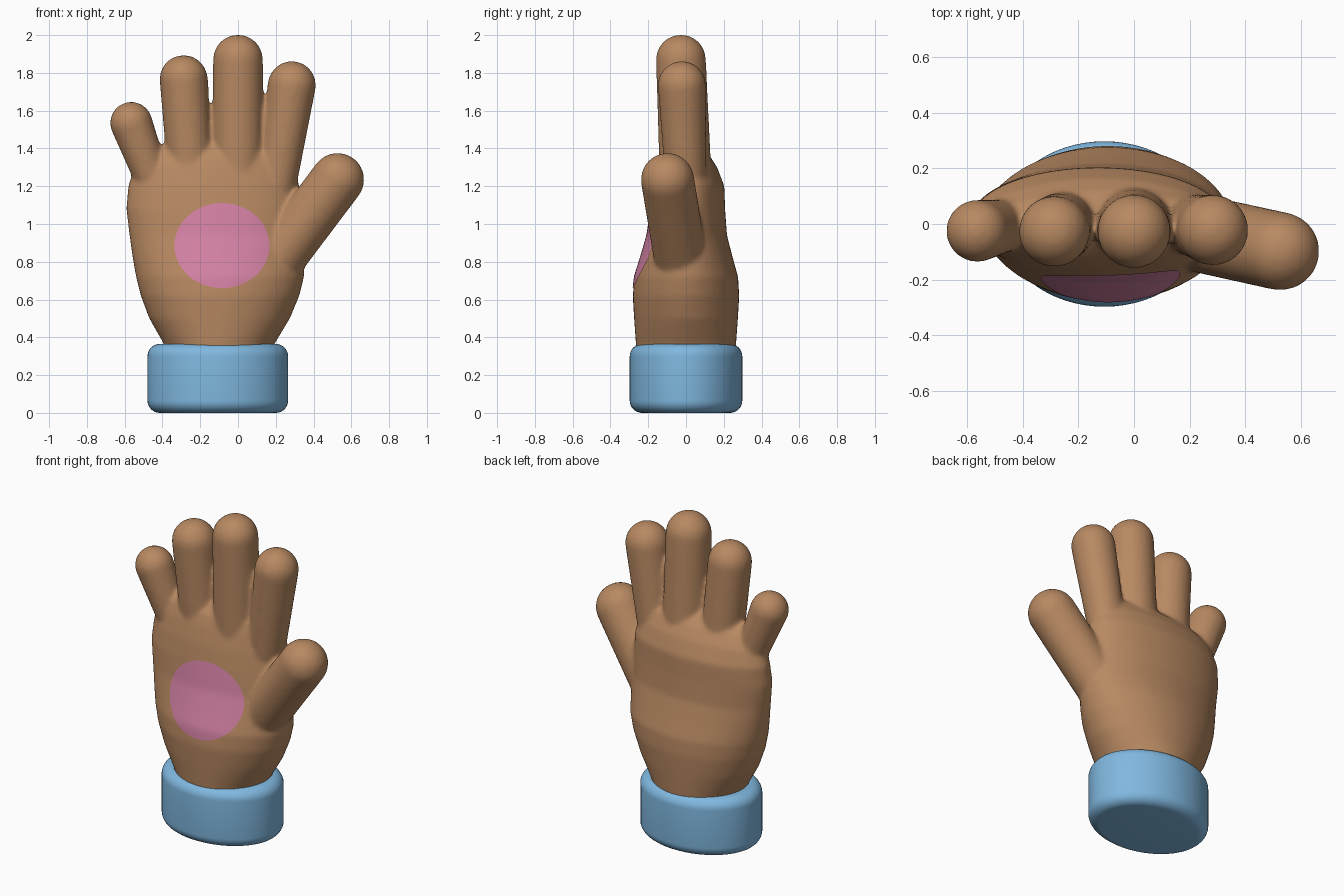
import bpy, bmesh
from math import sin, cos, pi
from mathutils import Vector

cube = bpy.data.objects.get("Cube")
if cube:
    bpy.data.objects.remove(cube)


def material(name, rgb):
    mat = bpy.data.materials.new(name)
    mat.use_nodes = True
    mat.diffuse_color = (*rgb, 1)
    mat.node_tree.nodes["Principled BSDF"].inputs["Base Color"].default_value = (*rgb, 1)
    return mat


brown = material("brown skin", (0.48, 0.25, 0.122))
blue = material("blue cuff", (0.216, 0.48, 0.745))
pink = material("pink palm pad", (0.66, 0.223, 0.376))


def ring(bm, centre, u, v, count=48):
    """Ellipse of vertices spanned by the half axes u and v."""
    return [bm.verts.new(centre + u * cos(2 * pi * i / count) + v * sin(2 * pi * i / count))
            for i in range(count)]


def loft(bm, rings):
    """Closed skin through a stack of rings."""
    for a, b in zip(rings, rings[1:]):
        n = len(a)
        for i in range(n):
            bm.faces.new((a[i], a[(i + 1) % n], b[(i + 1) % n], b[i]))
    bm.faces.new(rings[0][::-1])
    bm.faces.new(rings[-1])


def finger(bm, base, base_r, tip, tip_r):
    """Tapered capsule with round ends."""
    base, tip = Vector(base), Vector(tip)
    axis = (tip - base).normalized()
    u = Vector((0, 1, 0)).cross(axis).normalized()
    v = axis.cross(u)
    steps = [k * pi / 20 for k in range(10)]
    stack = [(base - axis * base_r * sin(t), base_r * cos(t)) for t in reversed(steps)]
    stack += [(tip + axis * tip_r * sin(t), tip_r * cos(t)) for t in steps]
    loft(bm, [ring(bm, c, u * r, v * r, 32) for c, r in stack])


def finish(bm, name, mat):
    bmesh.ops.recalc_face_normals(bm, faces=bm.faces)
    for f in bm.faces:
        f.smooth = True
    mesh = bpy.data.meshes.new(name)
    bm.to_mesh(mesh)
    bm.free()
    mesh.materials.append(mat)
    obj = bpy.data.objects.new(name, mesh)
    bpy.context.collection.objects.link(obj)
    return obj


# Palm: height, left and right edge, front and back edge
bm = bmesh.new()
palm = [
    (0.20, -0.36, 0.16, -0.25, 0.25),
    (0.36, -0.39, 0.19, -0.265, 0.265),
    (0.50, -0.47, 0.275, -0.275, 0.275),
    (0.62, -0.515, 0.325, -0.282, 0.282),
    (0.72, -0.54, 0.35, -0.272, 0.276),
    (0.82, -0.558, 0.35, -0.24, 0.248),
    (0.94, -0.575, 0.34, -0.205, 0.217),
    (1.08, -0.592, 0.335, -0.185, 0.207),
    (1.20, -0.582, 0.325, -0.165, 0.203),
    (1.30, -0.55, 0.30, -0.14, 0.165),
    (1.37, -0.49, 0.27, -0.115, 0.12),
    (1.42, -0.40, 0.20, -0.07, 0.06),
]
loft(bm, [ring(bm, Vector(((x0 + x1) / 2, (y0 + y1) / 2, z)),
               Vector(((x1 - x0) / 2, 0, 0)), Vector((0, (y1 - y0) / 2, 0)))
          for z, x0, x1, y0, y1 in palm])

# Fingers and thumb
finger(bm, (0.20, 0.0, 1.2), 0.108, (0.285, -0.022, 1.735), 0.127)
finger(bm, (0.0, 0.0, 1.2), 0.138, (0.0, -0.027, 1.87), 0.132)
finger(bm, (-0.245, 0.0, 1.2), 0.122, (-0.288, -0.027, 1.767), 0.127)
finger(bm, (-0.44, 0.0, 1.2), 0.09, (-0.565, -0.025, 1.535), 0.112)
finger(bm, (0.17, -0.02, 0.76), 0.14, (0.527, -0.098, 1.235), 0.141)
hand = finish(bm, "hand", brown)
remesh = hand.modifiers.new("blend", "REMESH")
remesh.mode = "VOXEL"
remesh.voxel_size = 0.012
remesh.use_smooth_shade = True
soften = hand.modifiers.new("soften", "SMOOTH")
soften.factor = 0.5
soften.iterations = 10

# Cuff: elliptical band with rounded rims
bm = bmesh.new()
height, rim = 0.365, 0.065
turns = [k * pi / 16 for k in range(9)]
profile = [(rim * (1 - sin(t)), rim * (1 - cos(t))) for t in turns]
profile += [(rim * (1 - cos(t)), height - rim * (1 - sin(t))) for t in turns]
loft(bm, [ring(bm, Vector((-0.107, 0, z)), Vector((0.372 - inset, 0, 0)),
               Vector((0, 0.298 - inset, 0)), 64) for inset, z in profile])
cuff = finish(bm, "cuff", blue)
bpy.context.view_layer.objects.active = cuff
cuff.select_set(True)
bpy.ops.object.shade_smooth_by_angle()

# Palm pad: thin oval laid onto the palm
bm = bmesh.new()
steps = 14
loft(bm, [ring(bm, Vector((-0.085, -0.6, 0.885)), Vector((0.25 * k / steps, 0, 0)),
               Vector((0, 0, 0.225 * k / steps)), 64) for k in range(1, steps + 1)])
bm.faces.ensure_lookup_table()
bm.faces.remove(bm.faces[-1])
pad = finish(bm, "palm_pad", pink)
wrap = pad.modifiers.new("lay on palm", "SHRINKWRAP")
wrap.target = hand
wrap.wrap_method = "PROJECT"
wrap.use_project_y = True
wrap.use_positive_direction = True
wrap.use_negative_direction = False
wrap.wrap_mode = "ABOVE_SURFACE"
wrap.offset = 0.005
